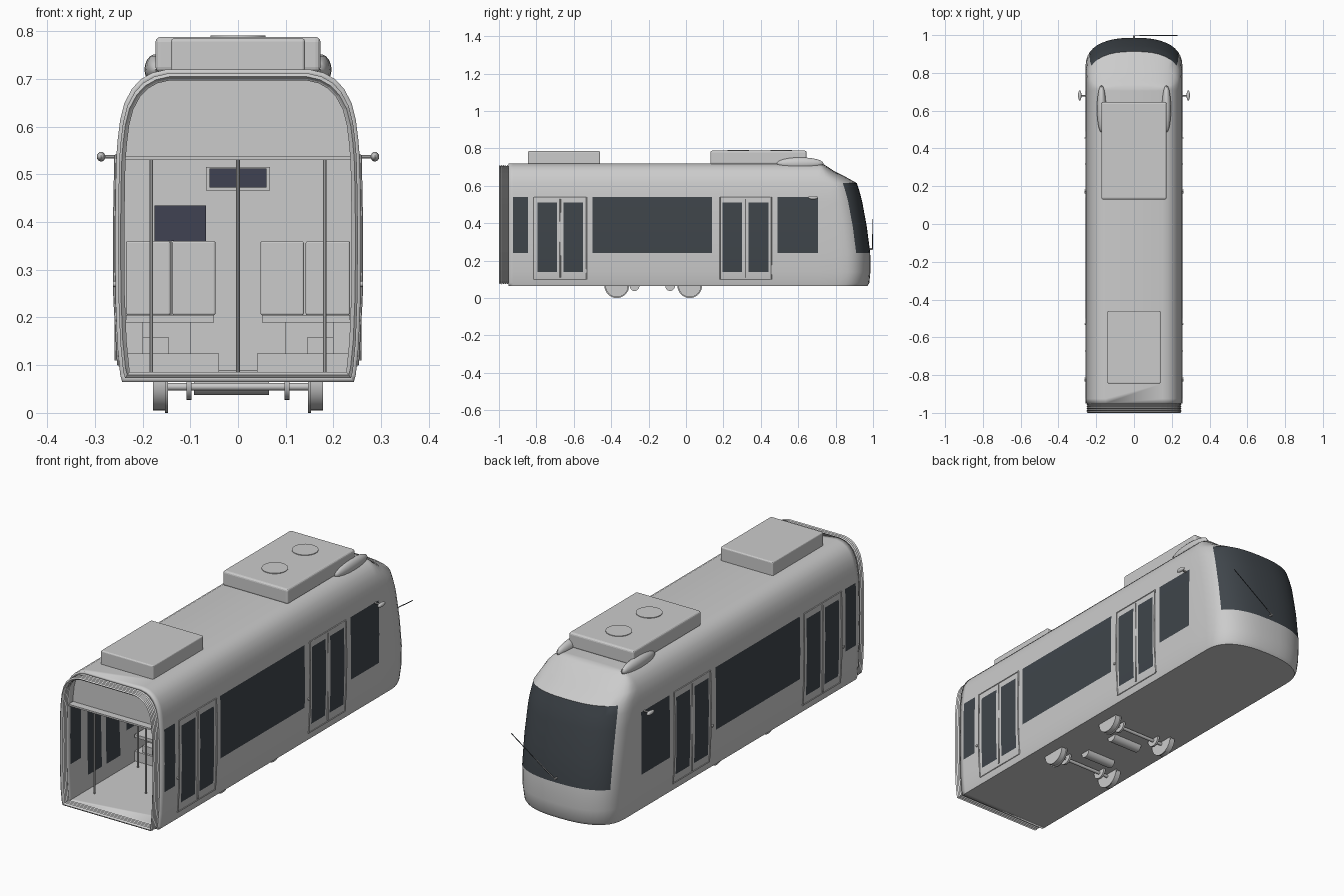
import bpy, bmesh, math
from mathutils import Vector

cube = bpy.data.objects.get("Cube")
if cube:
    bpy.data.objects.remove(cube)


def material(name, color):
    m = bpy.data.materials.new(name)
    m.use_nodes = True
    m.diffuse_color = (*color, 1)
    m.node_tree.nodes["Principled BSDF"].inputs["Base Color"].default_value = (*color, 1)
    return m


GREY = material("light_grey", (0.6, 0.6, 0.6))
GLASS = material("dark_glass", (0.05, 0.06, 0.07))
SCREEN = material("dark_blue_screen", (0.05, 0.055, 0.085))


def finish(name, bm, mats=(GREY,), smooth=True):
    me = bpy.data.meshes.new(name)
    bmesh.ops.recalc_face_normals(bm, faces=bm.faces)
    bm.to_mesh(me)
    bm.free()
    ob = bpy.data.objects.new(name, me)
    bpy.context.collection.objects.link(ob)
    for m in mats:
        me.materials.append(m)
    if smooth:
        bpy.ops.object.select_all(action='DESELECT')
        ob.select_set(True)
        bpy.context.view_layer.objects.active = ob
        bpy.ops.object.shade_smooth_by_angle(angle=math.radians(35))
    return ob


def box(name, x, y, z, mat=GREY, bevel=0):
    bm = bmesh.new()
    bmesh.ops.create_cube(bm, size=1)
    for v in bm.verts:
        v.co = Vector([(a + b) / 2 + c * (b - a) for (a, b), c in zip((x, y, z), v.co)])
    ob = finish(name, bm, (mat,), False)
    if bevel:
        mod = ob.modifiers.new("round", 'BEVEL')
        mod.width, mod.segments = bevel, 3
    return ob


def rod(name, a, b, r, sides=16, mat=GREY):
    a, b = Vector(a), Vector(b)
    bm = bmesh.new()
    bmesh.ops.create_cone(bm, cap_ends=True, segments=sides, radius1=r, radius2=r, depth=(b - a).length)
    bm.transform((b - a).to_track_quat('Z', 'Y').to_matrix().to_4x4())
    bmesh.ops.translate(bm, verts=bm.verts, vec=(a + b) / 2)
    return finish(name, bm, (mat,))


def ball(name, centre, radii):
    bm = bmesh.new()
    bmesh.ops.create_uvsphere(bm, u_segments=20, v_segments=12, radius=1)
    for v in bm.verts:
        v.co = Vector([c + r * p for c, r, p in zip(centre, radii, v.co)])
    return finish(name, bm)


# Shell levels: height, half width, nose position
LEVELS = [(.065, .243, .97), (.08, .247, .98), (.14, .253, .986), (.24, .257, .985),
          (.38, .258, .967), (.51, .256, .943), (.54, .255, .936), (.575, .252, .926),
          (.615, .247, .913), (.65, .238, .85), (.68, .222, .79), (.70, .203, .76),
          (.713, .18, .74), (.72, .15, .725)]
WINDOWS = [(-.925, -.845), (-.5, .14), (.49, .705)]
PANES = [(-.795, -.69), (-.655, -.55), (.195, .30), (.335, .44)]
DOORS = [(-.815, -.53), (.18, .455)]
COLUMNS = sorted([-.95] + [y for span in WINDOWS + PANES for y in span])
ARC = 20
REAR = -.95


def half_width(z):
    for (z0, w0, _), (z1, w1, _) in zip(LEVELS, LEVELS[1:]):
        if z0 <= z <= z1:
            return w0 + (w1 - w0) * (z - z0) / (z1 - z0)
    return LEVELS[0][1]


def plan(w, f):
    """U-shaped outline: straight sides and a rounded nose."""
    d = min(.16, f - .715)
    nose = []
    for i in range(ARC + 1):
        t = math.pi * i / ARC
        c, s = math.cos(t), max(math.sin(t), 0)
        nose.append((math.copysign(abs(c) ** .8, c) * w, f - d + d * s ** .8))
    return [(w, y) for y in COLUMNS] + nose + [(-w, y) for y in reversed(COLUMNS)]


def inside(v, spans):
    return any(a < v < b for a, b in spans)


# Body shell with windows and windscreen as coloured faces
bm = bmesh.new()
rings = [[bm.verts.new((x, y, z)) for x, y in plan(w, f)] for z, w, f in LEVELS]
n, first = len(rings[0]), len(COLUMNS)
for (lo, hi) in zip(rings, rings[1:]):
    for j in range(n - 1):
        face = bm.faces.new((lo[j], lo[j + 1], hi[j + 1], hi[j]))
        c = face.calc_center_median()
        if first + 3 <= j < first + ARC - 3:
            dark = .24 < c.z < .615
        elif j < first - 1 or j >= first + ARC + 1:
            dark = (inside(c.y, WINDOWS) and .24 < c.z < .54) or (inside(c.y, PANES) and .14 < c.z < .51)
        else:
            dark = False
        face.material_index = int(dark)
bm.faces.new(rings[0])
bm.faces.new(rings[-1])
body = finish("body_shell", bm, (GREY, GLASS))
wall = body.modifiers.new("wall", 'SOLIDIFY')
wall.thickness, wall.offset = .013, -1

# Ribbed gangway bellows at the open end
bm = bmesh.new()
arch = [(w, z) for z, w, _ in LEVELS]
arch += [(-w, z) for w, z in reversed(arch)]
loops = []
for i in range(11):
    k = .975 if i % 2 else .955
    loops.append([bm.verts.new((x * k, REAR - .005 * i, .39 + (z - .39) * k)) for x, z in arch])
for a, b in zip(loops, loops[1:]):
    for j in range(len(arch)):
        m = (j + 1) % len(arch)
        bm.faces.new((a[j], a[m], b[m], b[j]))
bellows = finish("gangway_bellows", bm, smooth=False)
skin = bellows.modifiers.new("skin", 'SOLIDIFY')
skin.thickness, skin.offset = .008, -1

# Interior ceiling, end panel and cab bulkhead
box("ceiling", (-.24, .24), (-.945, .72), (.53, .538))
bm = bmesh.new()
bm.faces.new([bm.verts.new((x * .96, -.91, z - .008)) for x, z in arch if z > .53])
finish("upper_end_panel", bm, smooth=False)
box("cab_bulkhead", (-.243, .243), (.715, .725), (.08, .53))
box("display_frame", (-.067, .067), (.70, .715), (.466, .516))
box("display", (-.06, .06), (.695, .70), (.472, .512), SCREEN)
box("monitor", (-.175, -.067), (.66, .667), (.36, .435), SCREEN)
rod("monitor_stalk", (-.142, .664, .20), (-.142, .664, .36), .003, 8)

# Seats, wheel covers and grab poles
for s in (-1, 1):
    def span(a, b):
        return tuple(sorted((s * a, s * b)))
    for y in (-.4, -.2, .0):
        box("seat_base", span(.05, .235), (y - .05, y + .06), (.19, .205))
        box("seat_plinth", span(.04, .235), (y - .05, y + .06), (.078, .124))
        box("seat_leg", span(.10, .20), (y, y + .03), (.12, .19))
        for a, b in ((.047, .138), (.142, .235)):
            box("seat_back", span(a, b), (y + .06, y + .075), (.205, .36), bevel=.004)
    for y in (-.37, .02):
        box("wheel_cover", span(.145, .20), (y - .07, y + .07), (.078, .158))
    for y in (-.83, -.5, .16, .46):
        rod("grab_pole", (s * .182, y, .08), (s * .182, y, .53), .004, 10)
for y in (-.7, .32):
    rod("centre_pole", (0, y, .08), (0, y, .53), .004, 10)

# Door frames, door rails and buttons on both sides
for s in (-1, 1):
    for y0, y1 in DOORS:
        for y in (y0, y1):
            for z0, z1 in ((.10, .24), (.24, .38), (.38, .54)):
                rod("door_rail", (s * (half_width(z0) + .001), y, z0),
                    (s * (half_width(z1) + .001), y, z1), .0035, 8)
        for z in (.10, .54):
            x = s * half_width(z)
            rod("door_sill", (x, y0, z), (x, y1, z), .003, 8)
        mid = (y0 + y1) / 2
        rod("door_seam", (s * .256, mid, .11), (s * .2565, mid, .53), .003, 8)
        rod("door_button", (s * .25, y0 - .012, .27), (s * .262, y0 - .012, .27), .006, 12)

# Side mirrors
for s in (-1, 1):
    rod("mirror_arm", (s * .25, .68, .537), (s * .287, .68, .537), .004, 10)
    ball("mirror", (s * .287, .68, .537), (.009, .027, .01))

# Roof equipment
box("rear_roof_unit", (-.14, .14), (-.845, -.46), (.715, .785), bevel=.006)
box("front_roof_unit", (-.173, .173), (.13, .645), (.715, .788), bevel=.01)
for y in (.28, .51):
    rod("roof_fan", (0, y, .78), (0, y, .791), .058, 32)
for s in (-1, 1):
    ball("roof_fairing", (s * .172, .61, .72), (.024, .125, .032))

# Running gear
for y in (-.37, .02):
    for s in (-1, 1):
        rod("wheel", (s * .152, y, .066), (s * .178, y, .066), .061, 32)
        rod("wheel_flange", (s * .147, y, .066), (s * .153, y, .066), .066, 32)
        rod("brake_disc", (s * .098, y, .062), (s * .108, y, .062), .035, 24)
    rod("axle", (-.16, y, .055), (.16, y, .055), .008, 12)
for y in (-.275, -.085):
    rod("motor", (-.092, y, .064), (.065, y, .064), .026, 20)

# Windscreen wiper
rod("wiper_pivot", (0, .975, .262), (0, .998, .262), .005, 10)
rod("wiper_arm", (0, .997, .262), (.115, .997, .34), .002, 8)
rod("wiper_blade", (.03, .998, .28), (.23, .998, .42), .002, 8, GLASS)
